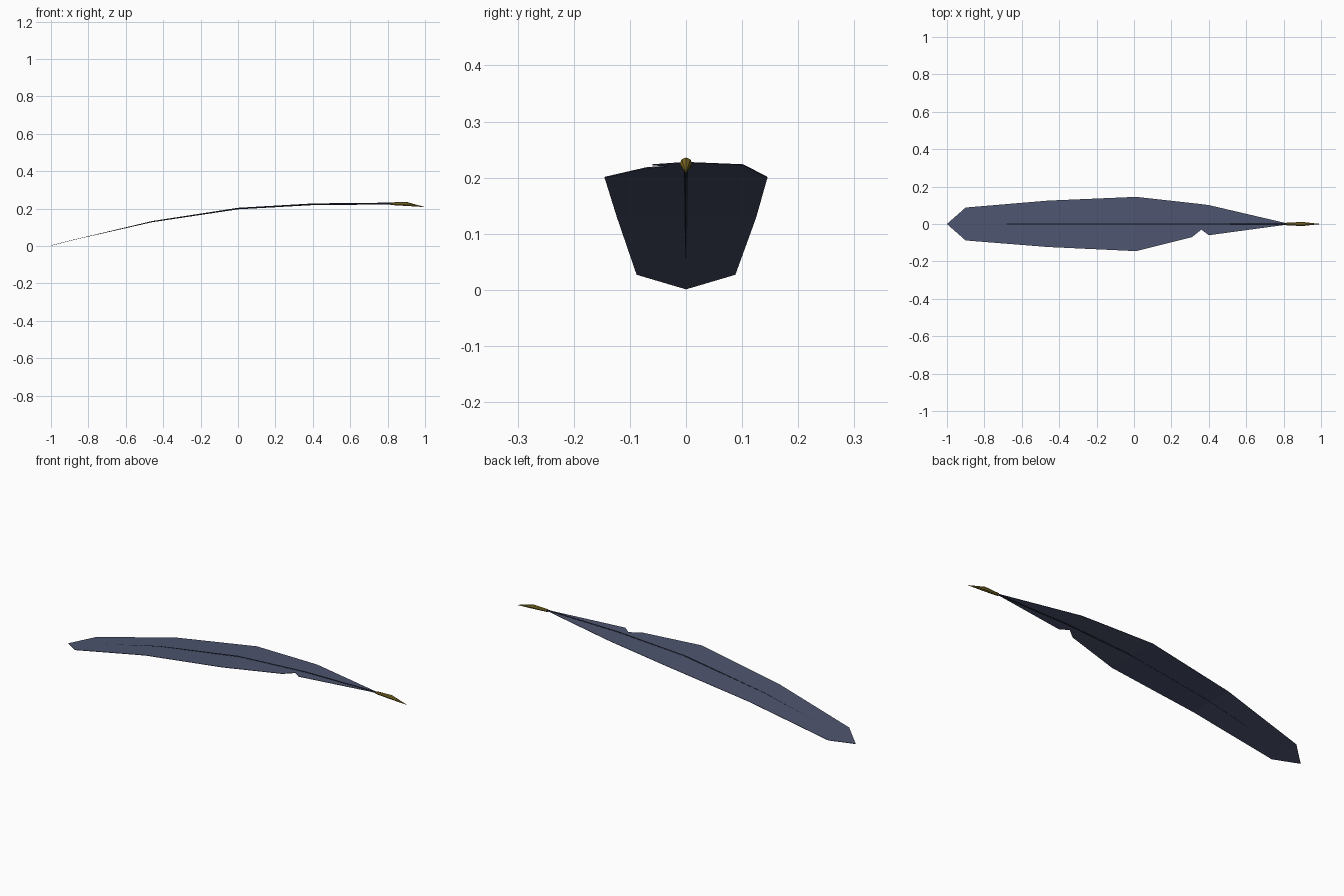
import bpy, bmesh, math
from mathutils import Vector

if "Cube" in bpy.data.objects:
    bpy.data.objects.remove(bpy.data.objects["Cube"])


def material(name, rgb):
    m = bpy.data.materials.new(name)
    m.diffuse_color = (*rgb, 1)
    m.use_nodes = True
    m.node_tree.nodes["Principled BSDF"].inputs["Base Color"].default_value = m.diffuse_color
    return m


def finish(name, bm, mat):
    me = bpy.data.meshes.new(name)
    bm.to_mesh(me)
    bm.free()
    me.materials.append(mat)
    ob = bpy.data.objects.new(name, me)
    bpy.context.collection.objects.link(ob)
    return ob


slate = material("slate blue", (0.075, 0.09, 0.16))
dark = material("dark slate", (0.022, 0.027, 0.048))
gold = material("old gold", (0.23, 0.165, 0.022))

# Arc of the feather: x, z
ARC = [(-1, 0.002), (-0.9, 0.028), (-0.46, 0.13), (0, 0.2), (0.4, 0.223), (0.82, 0.227)]


def arc_z(x):
    for (x0, z0), (x1, z1) in zip(ARC, ARC[1:]):
        if x <= x1:
            return z0 + (z1 - z0) * (x - x0) / (x1 - x0)
    return ARC[-1][1]


# Vane: thin sheet, notched on the front edge (x, front y, back y)
OUTLINE = [(-1, 0, 0), (-0.9, -0.088, 0.088), (-0.46, -0.123, 0.125), (0.01, -0.145, 0.145),
           (0.31, -0.07, 0.112), (0.36, -0.03, 0.106), (0.4, -0.06, 0.101), (0.82, -0.003, 0.003)]
bm = bmesh.new()
rows = [[bm.verts.new((x, y, arc_z(x))) for y in (a, 0, b)] for x, a, b in OUTLINE]
for r, s in zip(rows, rows[1:]):
    for i in (0, 1):
        bm.faces.new((r[i], s[i], s[i + 1], r[i + 1]))
bmesh.ops.remove_doubles(bm, verts=bm.verts, dist=1e-5)
bmesh.ops.recalc_face_normals(bm, faces=bm.faces)
vane = finish("vane", bm, slate)
mod = vane.modifiers.new("thickness", "SOLIDIFY")
mod.thickness = 0.002
mod.offset = 0


def tube(name, stations, sides, mat):
    """Loft of regular rings (x, z, radius); zero radius closes to a point."""
    bm = bmesh.new()
    rings = []
    for x, z, r in stations:
        rings.append([bm.verts.new((x, r * math.sin(t), z + r * math.cos(t)))
                      for t in (2 * math.pi * i / sides for i in range(sides))])
    for a, b in zip(rings, rings[1:]):
        for i in range(sides):
            j = (i + 1) % sides
            bm.faces.new((a[i], b[i], b[j], a[j]))
    bm.faces.new(rings[0])
    bm.faces.new(rings[-1][::-1])
    bmesh.ops.remove_doubles(bm, verts=bm.verts, dist=1e-5)
    bmesh.ops.recalc_face_normals(bm, faces=bm.faces)
    return finish(name, bm, mat)


# Central shaft running along the vane
tube("shaft", [(-0.83, arc_z(-0.83), 0.001), (-0.46, 0.13, 0.003), (0, 0.2, 0.004),
               (0.4, 0.223, 0.0045), (0.83, 0.227, 0.005)], 6, dark)

# Golden nib at the end of the quill
tube("nib", [(0.815, 0.226, 0.007), (0.9, 0.225, 0.011), (1.0, 0.208, 0.0)], 8, gold)
